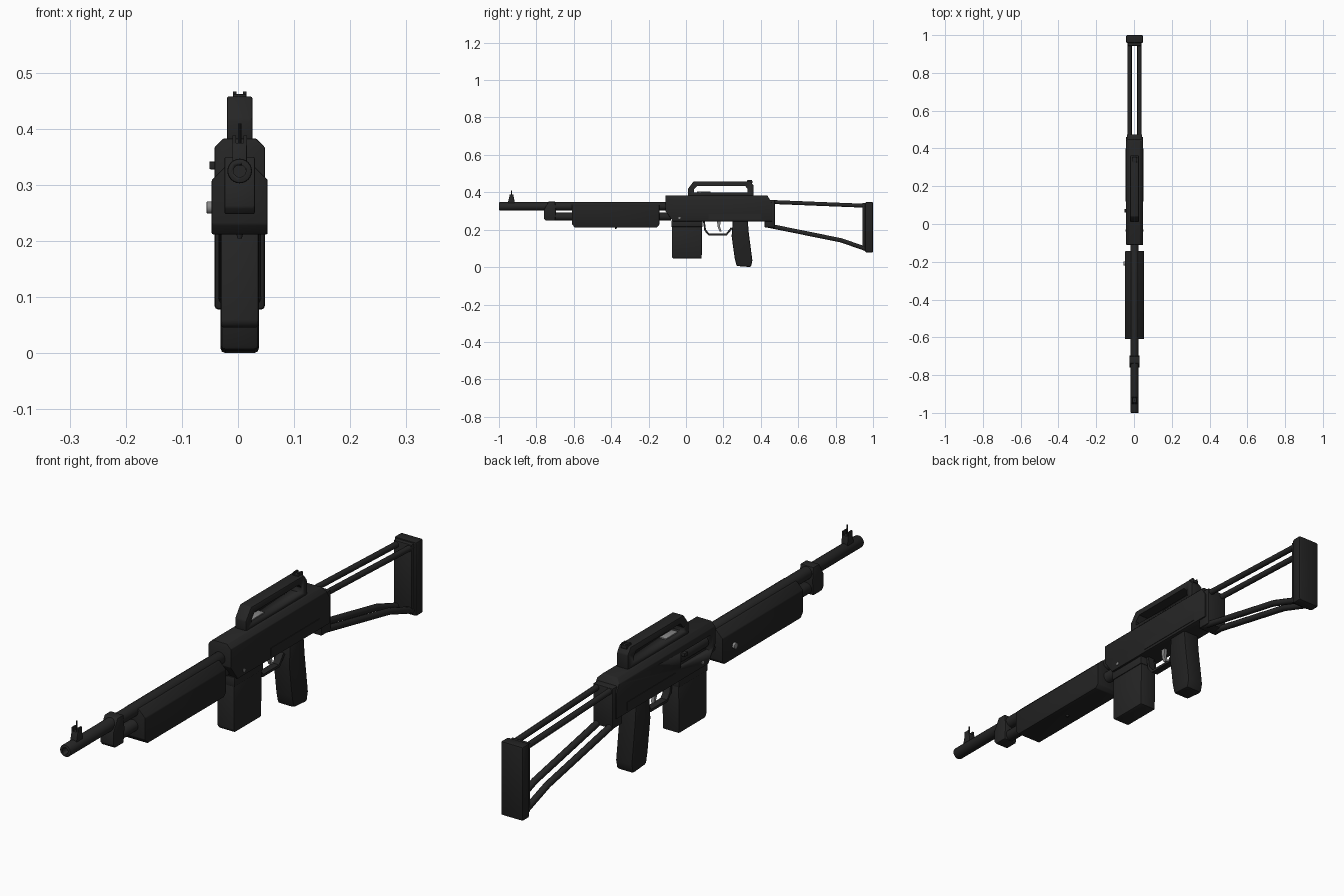
import bpy, bmesh, math
from mathutils import Vector, Matrix

cube = bpy.data.objects.get("Cube")
if cube:
    bpy.data.objects.remove(cube, do_unlink=True)

CX = 0.003  # centre line of the body


def material(name, v):
    m = bpy.data.materials.new(name)
    m.use_nodes = True
    col = (v, v, v, 1)
    m.diffuse_color = col
    m.node_tree.nodes["Principled BSDF"].inputs["Base Color"].default_value = col
    return m


BLACK = material("black metal", 0.019)
POLYMER = material("black polymer", 0.016)
STEEL = material("bare steel", 0.25)


def finish(name, bm, mat, bevel=0.0, angle=35):
    bmesh.ops.recalc_face_normals(bm, faces=bm.faces[:])
    me = bpy.data.meshes.new(name)
    bm.to_mesh(me)
    bm.free()
    ob = bpy.data.objects.new(name, me)
    bpy.context.collection.objects.link(ob)
    me.materials.append(mat)
    bpy.ops.object.select_all(action='DESELECT')
    ob.select_set(True)
    bpy.context.view_layer.objects.active = ob
    if bevel:
        mod = ob.modifiers.new("bevel", 'BEVEL')
        mod.width, mod.segments, mod.limit_method = bevel, 2, 'ANGLE'
        bpy.ops.object.modifier_apply(modifier="bevel")
    bpy.ops.object.shade_smooth_by_angle(angle=math.radians(angle))
    return ob


def prism(name, pts, half, mat, bevel=0.0, cx=CX, chamfer=None):
    """Side profile (y, z) extruded across x; chamfer = (min height, offset)."""
    bm = bmesh.new()
    f = bm.faces.new([bm.verts.new((cx - half, y, z)) for y, z in pts])
    ext = bmesh.ops.extrude_face_region(bm, geom=[f])
    bmesh.ops.translate(bm, vec=(2 * half, 0, 0),
                        verts=[g for g in ext["geom"] if isinstance(g, bmesh.types.BMVert)])
    if chamfer:
        top = [e for e in bm.edges if all(v.co.z > chamfer[0] for v in e.verts)
               and abs(e.verts[0].co.x - e.verts[1].co.x) < 1e-5]
        bmesh.ops.bevel(bm, geom=top, offset=chamfer[1], segments=1, affect='EDGES')
    return finish(name, bm, mat, bevel)


def box(name, y, z, half, mat, bevel=0.0, cx=CX):
    return prism(name, [(y[0], z[0]), (y[1], z[0]), (y[1], z[1]), (y[0], z[1])],
                 half, mat, bevel, cx)


def rod(name, a, b, r, mat, r2=None, sides=24, bevel=0.0):
    a, b = Vector(a), Vector(b)
    d = b - a
    mtx = Matrix.Translation((a + b) / 2) @ d.to_track_quat('Z', 'Y').to_matrix().to_4x4()
    bm = bmesh.new()
    bmesh.ops.create_cone(bm, cap_ends=True, segments=sides, radius1=r,
                          radius2=r if r2 is None else r2, depth=d.length, matrix=mtx)
    return finish(name, bm, mat, bevel)


def cut(ob, cutter):
    mod = ob.modifiers.new("cut", 'BOOLEAN')
    mod.operation, mod.object, mod.solver = 'DIFFERENCE', cutter, 'EXACT'
    bpy.context.view_layer.objects.active = ob
    bpy.ops.object.modifier_apply(modifier="cut")
    bpy.data.objects.remove(cutter, do_unlink=True)


def bent_tube(name, pts, r, mat):
    cu = bpy.data.curves.new(name, 'CURVE')
    cu.dimensions, cu.bevel_depth, cu.bevel_resolution = '3D', r, 3
    cu.use_fill_caps = True
    sp = cu.splines.new('POLY')
    sp.points.add(len(pts) - 1)
    for p, co in zip(sp.points, pts):
        p.co = (*co, 1)
    cu.materials.append(mat)
    ob = bpy.data.objects.new(name, cu)
    bpy.context.collection.objects.link(ob)
    bpy.ops.object.select_all(action='DESELECT')
    ob.select_set(True)
    bpy.context.view_layer.objects.active = ob
    bpy.ops.object.convert(target='MESH')
    bpy.ops.object.shade_smooth_by_angle(angle=math.radians(40))


# Barrel with a hollow muzzle, and the tube below it
barrel = rod("barrel", (CX, -1, 0.325), (CX, -0.08, 0.325), 0.022, BLACK, bevel=0.004)
cut(barrel, rod("bore", (CX, -1.05, 0.325), (CX, -0.94, 0.325), 0.011, BLACK))
rod("lower_tube", (CX, -0.75, 0.27), (CX, -0.08, 0.27), 0.021, BLACK, bevel=0.003)
prism("barrel_band", [(-0.76, 0.26), (-0.75, 0.248), (-0.7, 0.248), (-0.695, 0.3),
                      (-0.7, 0.35), (-0.735, 0.35), (-0.76, 0.305)], 0.027, BLACK, 0.003)

# Front sight
prism("front_sight_base", [(-0.955, 0.335), (-0.915, 0.335), (-0.92, 0.375),
                           (-0.945, 0.375)], 0.013, BLACK, 0.002)
for s in (-1, 1):
    box("front_sight_ear", (-0.945, -0.922), (0.37, 0.388), 0.003, BLACK, cx=CX + s * 0.01)
rod("front_sight_post", (CX, -0.933, 0.37), (CX, -0.933, 0.41), 0.003, BLACK, sides=10)

# Handguard with sloping shoulders
prism("handguard", [(-0.61, 0.23), (-0.595, 0.212), (-0.155, 0.212), (-0.143, 0.225),
                    (-0.143, 0.335), (-0.61, 0.335)], 0.05, POLYMER, 0.003,
      chamfer=(0.33, 0.026))
rod("handguard_knob", (-0.04, -0.21, 0.26), (-0.056, -0.21, 0.26), 0.011, STEEL, bevel=0.002)
rod("handguard_screw", (CX, -0.375, 0.22), (CX, -0.375, 0.205), 0.008, BLACK, r2=0.004, sides=12)

# Receiver with ejection port
receiver = prism("receiver", [(-0.11, 0.30), (-0.07, 0.245), (0.46, 0.245), (0.46, 0.34),
                              (0.435, 0.383), (-0.11, 0.383)], 0.045, BLACK, 0.002,
                 chamfer=(0.38, 0.016))
cut(receiver, box("port_cutter", (-0.085, 0.09), (0.287, 0.345), 0.03, BLACK, cx=-0.052))
rod("bolt", (-0.015, -0.08, 0.316), (-0.015, 0.085, 0.316), 0.021, BLACK)
box("bolt_handle", (0.06, 0.08), (0.328, 0.342), 0.012, BLACK, 0.002, cx=-0.039)
box("rear_block", (0.42, 0.475), (0.212, 0.36), 0.04, BLACK, 0.004)
box("side_plate", (0.12, 0.4), (0.255, 0.285), 0.003, BLACK, cx=CX + 0.044)
box("side_plate", (0.12, 0.4), (0.255, 0.285), 0.003, BLACK, cx=CX - 0.044)
for y in (-0.035, 0.385):
    rod("receiver_pin", (CX - 0.047, y, 0.263), (CX + 0.047, y, 0.263), 0.006, STEEL, sides=12)

# Carry handle, cocking plate and rear sight
handle = prism("carry_handle", [(0.01, 0.38), (0.01, 0.418), (0.04, 0.458), (0.345, 0.458),
                                (0.362, 0.435), (0.362, 0.38)], 0.023, BLACK, 0.004)
cut(handle, prism("handle_cutter", [(0.042, 0.4), (0.042, 0.414), (0.06, 0.435),
                                    (0.315, 0.435), (0.328, 0.42), (0.328, 0.4)], 0.1, BLACK))
box("cocking_plate", (0.06, 0.13), (0.395, 0.404), 0.013, STEEL, 0.001)
box("rear_sight", (0.325, 0.355), (0.45, 0.462), 0.012, BLACK, 0.002)
for s in (-1, 1):
    box("rear_sight_ear", (0.33, 0.352), (0.455, 0.467), 0.003, BLACK, cx=CX + s * 0.009)

# Magazine and its well
box("magazine_well", (-0.078, 0.088), (0.215, 0.25), 0.037, BLACK, 0.003)
prism("magazine", [(-0.076, 0.055), (-0.068, 0.046), (0.084, 0.046), (0.086, 0.23),
                   (-0.076, 0.23)], 0.034, BLACK, 0.005)

# Pistol grip, trigger and guard
prism("pistol_grip", [(0.25, 0.25), (0.33, 0.25), (0.336, 0.18), (0.355, 0.035), (0.347, 0.0),
                      (0.27, 0.006), (0.26, 0.05), (0.244, 0.165)], 0.034, POLYMER, 0.008)
guard = [(0.09, 0.25), (0.098, 0.195), (0.12, 0.17), (0.218, 0.17), (0.248, 0.205)]
inner = [(0.24, 0.213), (0.214, 0.179), (0.124, 0.179), (0.107, 0.2), (0.1, 0.25)]
prism("trigger_guard", guard + inner, 0.013, BLACK)
prism("trigger", [(0.165, 0.25), (0.185, 0.25), (0.182, 0.215), (0.19, 0.19), (0.18, 0.19),
                  (0.17, 0.212)], 0.006, STEEL)

# Skeleton stock: paired rods and a shoulder plate
for s in (-1, 1):
    x = CX + s * 0.026
    bent_tube("upper_stock_rod", [(x, 0.44, 0.349), (x, 0.96, 0.328)], 0.011, BLACK)
    bent_tube("lower_stock_rod", [(x, 0.44, 0.222), (x, 0.83, 0.143), (x, 0.96, 0.098)],
              0.012, BLACK)
box("stock_bracket", (0.943, 0.965), (0.09, 0.343), 0.036, BLACK, 0.003)
box("shoulder_plate", (0.958, 1.0), (0.078, 0.348), 0.045, POLYMER, 0.007)
